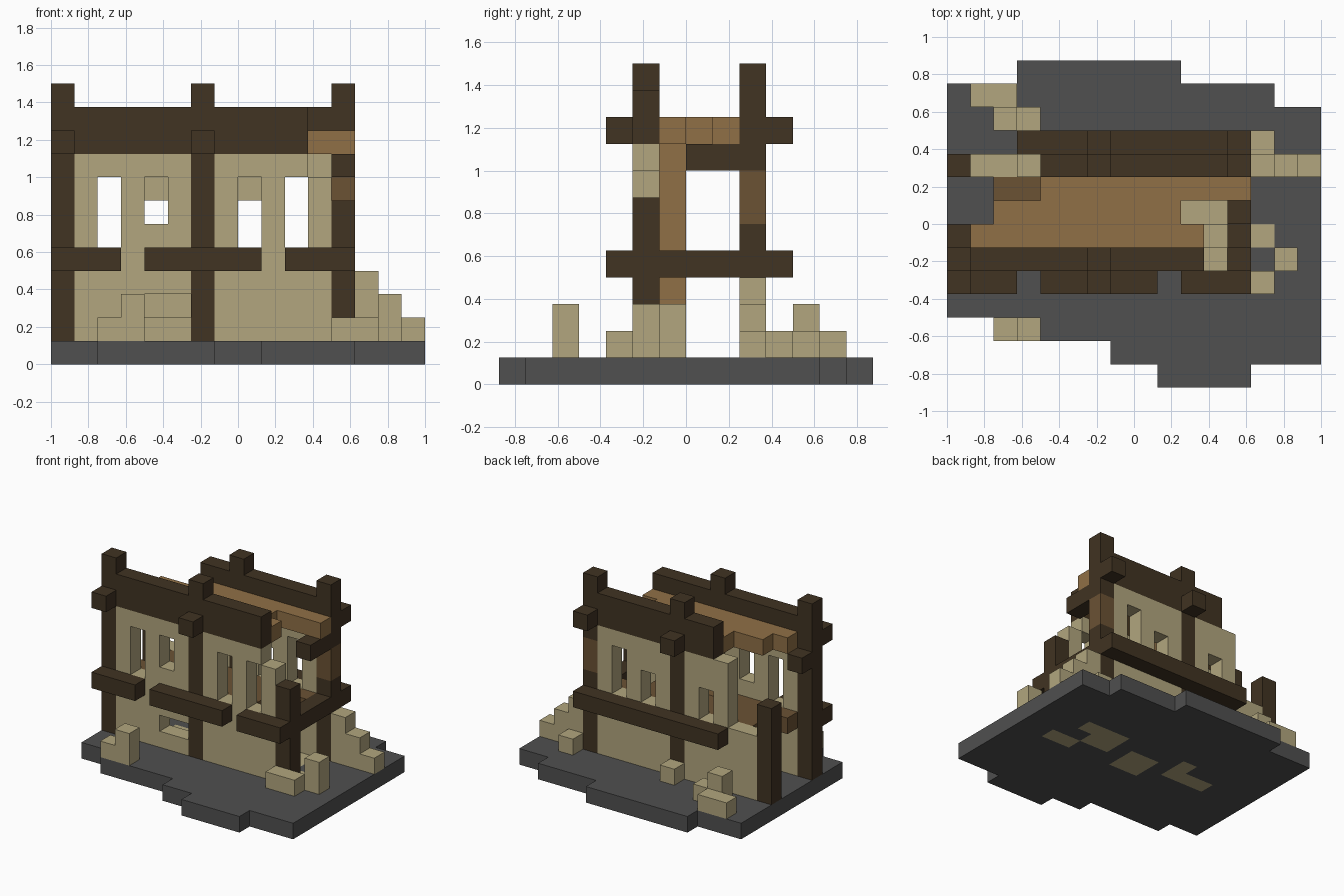
import bpy
import bmesh
from math import radians
from mathutils import Vector

UNIT = 0.125  # edge of one block

cube = bpy.data.objects.get("Cube")
if cube:
    bpy.data.objects.remove(cube, do_unlink=True)


def material(name, rgb):
    m = bpy.data.materials.new(name)
    m.use_nodes = True
    colour = (*rgb, 1)
    m.diffuse_color = colour
    bsdf = next(n for n in m.node_tree.nodes if n.type == 'BSDF_PRINCIPLED')
    bsdf.inputs["Base Color"].default_value = colour
    return m


STONE = material("grey stone", (0.08, 0.08, 0.08))
PLASTER = material("tan plaster", (0.445, 0.38, 0.21))
TIMBER = material("dark timber", (0.052, 0.033, 0.016))
PLANK = material("light plank", (0.279, 0.162, 0.061))
WORN = material("worn plank", (0.147, 0.084, 0.034))

grid = {}    # block position -> part name
finish = {}  # part name -> material


def fill(part, mat, x, y, z):
    """Fill a box of blocks; later fills replace earlier ones."""
    finish[part] = mat
    for i in range(*x):
        for j in range(*y):
            for k in range(*z):
                grid[i, j, k] = part


def clear(x, y, z):
    for i in range(*x):
        for j in range(*y):
            for k in range(*z):
                grid.pop((i, j, k), None)


FRONT, BACK = (-2, -1), (2, 3)            # wall rows
FRONT_OUT, BACK_OUT = (-3, -2), (3, 4)    # rows just outside the walls

# Ground slab with a ragged outline
for x, y in [((-8, -6), (-4, 6)), ((-6, -5), (-5, 6)), ((-5, -1), (-5, 7)),
             ((-1, 1), (-6, 7)), ((1, 2), (-7, 7)), ((2, 5), (-7, 6)),
             ((5, 6), (-6, 6)), ((6, 8), (-6, 5))]:
    fill("ground_slab", STONE, x, y, (0, 1))
# the widest front step
fill("ground_slab", STONE, (1, 5), (-7, -6), (0, 1))

# Remains of the ground floor set in the slab
for x, y in [((4, 6), (-1, 0)), ((2, 4), (0, 2)), ((4, 5), (1, 2)),
             ((-1, 1), (-1, 1)), ((-5, -2), (0, 1)), ((-3, -2), (1, 2))]:
    fill("floor_patches", PLASTER, x, y, (0, 1))

# Plaster walls with windows and broken corners
fill("front_wall", PLASTER, (-7, 4), FRONT, (1, 9))
clear((3, 4), FRONT, (8, 9))
for x, low in ((-6, 5), (-4, 6), (0, 5), (2, 5)):
    clear((x, x + 1), FRONT, (low, 8))
clear((-4, -2), FRONT, (2, 3))

fill("back_wall", PLASTER, (-7, 4), BACK, (1, 9))
clear((-7, -5), BACK, (5, 9))
for x, high in ((-4, 7), (0, 7), (2, 8)):
    clear((x, x + 1), BACK, (5, high))

# Wall-top beams
fill("front_top_beam", TIMBER, (-8, 3), FRONT, (9, 11))
fill("back_top_beam", TIMBER, (-4, 5), BACK, (9, 11))

# Posts, two of them broken short
for name, x, row, top in (("front_right", -8, FRONT, 12), ("front_middle", -2, FRONT, 12),
                          ("front_left", 4, FRONT, 7), ("back_right", -8, BACK, 7),
                          ("back_middle", -2, BACK, 12), ("back_left", 4, BACK, 12)):
    fill(name + "_post", TIMBER, (x, x + 1), row, (1, top))
fill("worn_post_section", WORN, (4, 5), BACK, (6, 8))

# Beam ends poking out through the posts
for x, row in ((-8, FRONT_OUT), (-2, FRONT_OUT), (-2, BACK_OUT), (4, BACK_OUT)):
    fill("beam_ends", TIMBER, (x, x + 1), row, (9, 10))

# Waist-height rails and the cross beams at the ends
for x in ((-8, -5), (-4, 1), (2, 5)):
    fill("front_rail", TIMBER, x, FRONT_OUT, (4, 5))
fill("back_rail", TIMBER, (-5, 5), BACK_OUT, (4, 5))
fill("side_rail", TIMBER, (4, 5), (-1, 2), (4, 5))
fill("cross_beam", TIMBER, (4, 5), (0, 2), (8, 9))
fill("broken_cross_beam", TIMBER, (-8, -7), (-1, 0), (8, 9))

# Upper floor and ceiling boards
fill("upper_floor", WORN, (-7, 2), (-1, 0), (4, 5))
fill("upper_floor", WORN, (-6, 2), (0, 1), (4, 5))
fill("upper_floor", WORN, (-6, 4), (1, 2), (4, 5))
fill("ceiling", PLANK, (-7, 3), (-1, 0), (9, 10))
fill("ceiling", PLANK, (-6, 2), (0, 1), (9, 10))
fill("ceiling", PLANK, (-4, 5), (1, 2), (9, 10))
fill("inner_prop", PLANK, (-2, -1), (-1, 0), (1, 9))

# Rubble heaps: column x, y and top height
for x, y, top in ((-6, -5, 2), (-5, -5, 3), (4, -3, 2), (5, -3, 2), (6, -2, 3),
                  (5, 2, 4), (6, 2, 3), (7, 2, 2), (5, 3, 2), (-2, 3, 2),
                  (-7, 5, 2), (-6, 5, 2), (-6, 4, 3), (-5, 4, 2), (3, -1, 3)):
    fill("rubble", PLASTER, (x, x + 1), (y, y + 1), (1, top))


def build(part):
    """Make a mesh from the exposed block sides of one part."""
    bm = bmesh.new()
    for cell, owner in grid.items():
        if owner != part:
            continue
        centre = Vector(cell) + Vector((0.5, 0.5, 0.5))
        for axis in range(3):
            for sign in (-1, 1):
                n = Vector((0, 0, 0))
                n[axis] = sign
                if tuple(int(a + b) for a, b in zip(cell, n)) in grid:
                    continue
                u = Vector((n.y, n.z, n.x)) / 2
                v = n.cross(u)
                mid = centre + n / 2
                bm.faces.new([bm.verts.new((mid + s * u + t * v) * UNIT)
                              for s, t in ((-1, -1), (1, -1), (1, 1), (-1, 1))])
    bmesh.ops.remove_doubles(bm, verts=bm.verts, dist=0.001)
    bmesh.ops.dissolve_limit(bm, angle_limit=radians(1), verts=bm.verts, edges=bm.edges)
    mesh = bpy.data.meshes.new(part)
    bm.to_mesh(mesh)
    bm.free()
    mesh.materials.append(finish[part])
    bpy.context.collection.objects.link(bpy.data.objects.new(part, mesh))


for part in finish:
    build(part)
